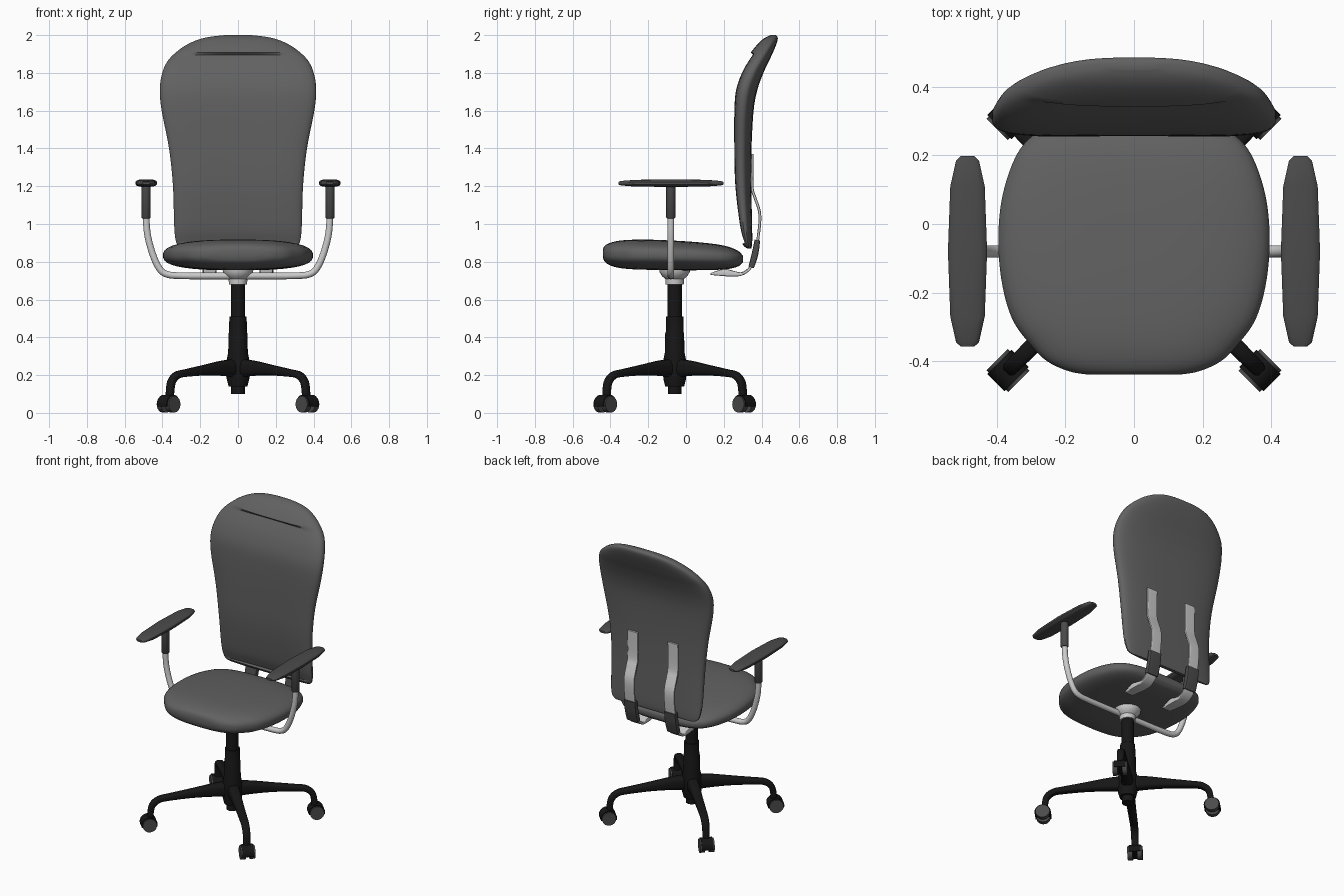
import bpy, bmesh
from math import sin, cos, pi, radians
from mathutils import Vector

if "Cube" in bpy.data.objects:
    bpy.data.objects.remove(bpy.data.objects["Cube"])


def material(name, v):
    m = bpy.data.materials.new(name)
    m.diffuse_color = (v, v, v, 1)
    m.use_nodes = True
    m.node_tree.nodes["Principled BSDF"].inputs["Base Color"].default_value = m.diffuse_color
    return m


FABRIC = material("grey_fabric", 0.12)
DARK = material("dark_plastic", 0.07)
BLACK = material("black_plastic", 0.008)
METAL = material("light_metal", 0.55)
CY = -0.06    # centre of the column in y


def loft(name, rings, mat):
    """Skin a list of equal-length point rings and cap both ends."""
    bm = bmesh.new()
    vr = [[bm.verts.new(p) for p in r] for r in rings]
    n = len(vr[0])
    for a, b in zip(vr, vr[1:]):
        for i in range(n):
            bm.faces.new((a[i], a[(i + 1) % n], b[(i + 1) % n], b[i]))
    bm.faces.new(vr[0])
    bm.faces.new(vr[-1])
    bmesh.ops.recalc_face_normals(bm, faces=bm.faces)
    me = bpy.data.meshes.new(name)
    bm.to_mesh(me)
    bm.free()
    me.materials.append(mat)
    ob = bpy.data.objects.new(name, me)
    bpy.context.collection.objects.link(ob)
    return ob


def smooth(rows, steps=5):
    """Catmull-Rom interpolation of rows of numbers."""
    rows = [Vector(r) for r in rows]
    out = []
    for i in range(len(rows) - 1):
        p0, p1 = rows[max(i - 1, 0)], rows[i]
        p2, p3 = rows[i + 1], rows[min(i + 2, len(rows) - 1)]
        for s in range(steps):
            t = s / steps
            out.append(0.5 * (2 * p1 + (p2 - p0) * t + (2 * p0 - 5 * p1 + 4 * p2 - p3) * t * t
                              + (3 * p1 - p0 - 3 * p2 + p3) * t ** 3))
    return out + [rows[-1]]


def oval(n, power):
    """Superellipse of radius 1."""
    pts = []
    for i in range(n):
        c, s = cos(2 * pi * (i + .5) / n), sin(2 * pi * (i + .5) / n)
        pts.append((abs(c) ** (2 / power) * (1 if c > 0 else -1),
                    abs(s) ** (2 / power) * (1 if s > 0 else -1)))
    return pts


def cushion(name, rows, place, mat, power, n=40, steps=5):
    """rows: position, half width, low side, high side."""
    rings = []
    for p, w, lo, hi in (smooth(rows, steps) if steps > 1 else rows):
        rings.append([place(p, w * u, (lo + hi) / 2 + (hi - lo) / 2 * v, u, v)
                      for u, v in oval(n, power)])
    return loft(name, rings, mat)


def sweep(name, rows, place, mat, power=2, n=16, steps=4):
    """rows: across, height, thickness, width along a path in one upright plane."""
    pts = smooth(rows, steps)
    rings = []
    for i, (a, z, t, w) in enumerate(pts):
        q, r = pts[max(i - 1, 0)], pts[min(i + 1, len(pts) - 1)]
        d = Vector((r[0] - q[0], r[1] - q[1])).normalized()
        rings.append([place(a - d.y * v * t / 2, z + d.x * v * t / 2, u * w / 2)
                      for u, v in oval(n, power)])
    return loft(name, rings, mat)


def lathe(name, profile, x, y, mat, n=24):
    return loft(name, [[(x + r * cos(2 * pi * i / n), y + r * sin(2 * pi * i / n), z)
                        for i in range(n)] for r, z in profile], mat)


# Seat cushion, lofted front to back
cushion("seat", [(-.44, .13, .825, .865), (-.43, .19, .80, .885), (-.40, .255, .78, .901),
                 (-.35, .305, .767, .912), (-.28, .355, .76, .917), (-.18, .385, .757, .917),
                 (-.06, .397, .755, .912), (.06, .389, .755, .904), (.16, .362, .757, .893),
                 (.23, .325, .763, .878), (.275, .27, .775, .858), (.295, .21, .79, .84),
                 (.302, .15, .80, .83)],
        lambda p, x, h, u, v: (x, p, h), FABRIC, 2.7)

# Backrest, lofted upward with a slightly hollow front
cushion("backrest", [(.87, .29, .325, .345), (.885, .318, .305, .349), (.92, .332, .288, .351),
                     (1.0, .339, .267, .35), (1.2, .345, .242, .346), (1.4, .366, .236, .347),
                     (1.6, .405, .236, .358), (1.71, .415, .245, .378), (1.8, .402, .276, .41),
                     (1.87, .368, .316, .443), (1.93, .302, .36, .47), (1.97, .228, .397, .484),
                     (1.99, .155, .425, .485), (2.0, .07, .45, .475)],
        lambda p, x, h, u, v: (x, h + (.022 * (1 - u * u) if v < 0 and .9 < p < 1.9 else 0), p),
        FABRIC, 2.7)

# Column, seat mount and U-shaped arm tube
lathe("column", [(.036, .1), (.036, .14), (.05, .14), (.06, .18), (.064, .26), (.052, .32), (.05, .42),
                 (.047, .43), (.046, .51), (.038, .51), (.038, .7)], 0, CY, BLACK)
lathe("seat_mount", [(.048, .68), (.05, .71), (.065, .722), (.08, .745), (.082, .77)], 0, CY, METAL)
half = [(.1, .725), (.3, .726), (.38, .735), (.42, .77), (.455, .85), (.48, .95), (.487, 1.05)]
tube = [(-x, z, .036, .036) for x, z in reversed(half)] + [(x, z, .036, .036) for x, z in half]
sweep("arm_tube", tube, lambda a, z, s: (a, -.08 + s, z), METAL)

for side, sx in (("left", -1), ("right", 1)):
    # Arm sleeve and pad
    lathe(side + "_arm_sleeve", [(.02, 1.03), (.025, 1.036), (.025, 1.205)], sx * .487, -.08, DARK, 16)
    cushion(side + "_arm_pad", [(-.358, .02, 1.209, 1.223), (-.345, .034, 1.204, 1.228),
                                (-.27, .051, 1.198, 1.234), (-.08, .058, 1.196, 1.237),
                                (.11, .051, 1.198, 1.234), (.185, .034, 1.204, 1.228),
                                (.198, .02, 1.209, 1.223)],
            lambda p, x, h, u, v: (sx * .486 + x, p, h), DARK, 2.8, 16, 1)

    # Back support strip, its dark joint and the foot under the seat
    def on_strip(a, z, s):
        return (sx * .15 + s, a, z)
    sweep(side + "_back_strip", [(.352, 1.37, .012, .075), (.35, 1.2, .014, .075), (.365, 1.14, .015, .075),
                                 (.388, 1.07, .015, .075), (.39, 1.0, .015, .075), (.375, .88, .015, .075)],
          on_strip, METAL, 8)
    sweep(side + "_back_joint", [(.378, .915, .03, .085), (.365, .84, .035, .085), (.345, .77, .03, .085)],
          on_strip, DARK, 8)
    sweep(side + "_back_foot", [(.355, .80, .015, .075), (.335, .762, .016, .075), (.295, .736, .018, .075),
                                (.25, .737, .03, .075), (.2, .743, .038, .072), (.13, .735, .01, .06)],
          on_strip, METAL, 8)

# Four diagonal legs, each with a twin-wheel caster
for k in range(4):
    ang = radians(45 + 90 * k)
    rad, tan = Vector((cos(ang), sin(ang), 0)), Vector((-sin(ang), cos(ang), 0))

    def polar(a, z, s):
        return Vector((0, CY, z)) + rad * a + tan * s

    sweep(f"leg_{k + 1}", [(.03, .237, .095, .075), (.12, .236, .08, .065), (.25, .226, .056, .055),
                           (.39, .211, .04, .05), (.455, .2, .038, .048), (.495, .168, .038, .046),
                           (.508, .12, .038, .044), (.51, .06, .036, .042)], polar, BLACK, 3)

    def disc(name, r, s0, s1, a0, a1, mat, n=20):
        loft(name, [[polar(.52 + r * cos(a0 + (a1 - a0) * i / n), .046 + r * sin(a0 + (a1 - a0) * i / n), s)
                     for i in range(n)] for s in (s0, s1)], mat)

    disc(f"caster_hood_{k + 1}", .05, -.036, .036, radians(-15), radians(205), BLACK)
    for j, sg in enumerate((-1, 1)):
        disc(f"wheel_{k + 1}_{j + 1}", .044, sg * .014, sg * .045, 0, 2 * pi, DARK)

# Smooth shading with crisp edges
for ob in bpy.context.collection.objects:
    ob.select_set(True)
    bpy.context.view_layer.objects.active = ob
bpy.ops.object.shade_smooth_by_angle(angle=radians(40))
